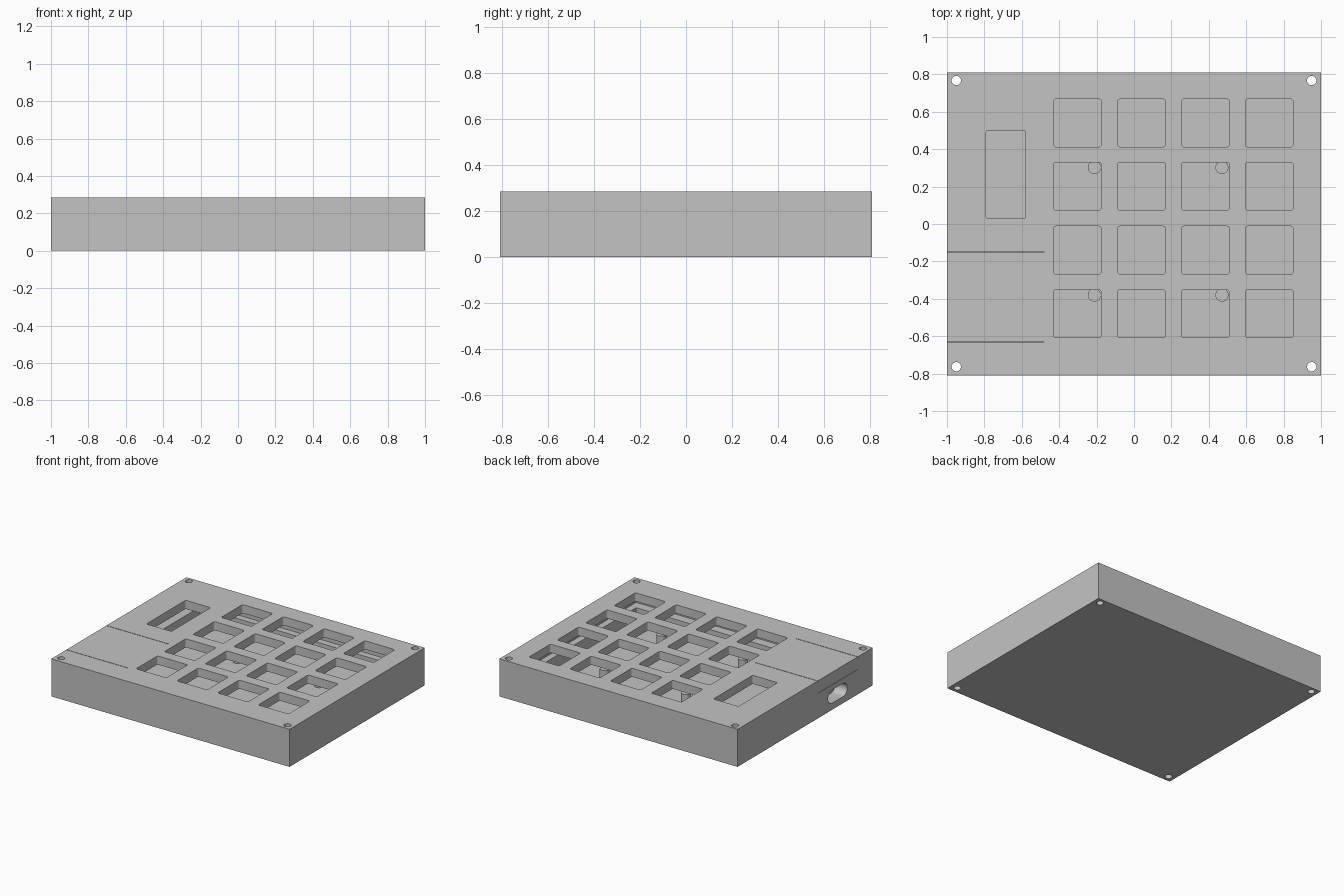
import bpy, bmesh, math

old = bpy.data.objects.get("Cube")
if old:
    bpy.data.objects.remove(old, do_unlink=True)

# One grey plastic colour
grey = bpy.data.materials.new("grey_plastic")
grey.use_nodes = True
colour = (0.55, 0.55, 0.55, 1)
grey.diffuse_color = colour
grey.node_tree.nodes["Principled BSDF"].inputs["Base Color"].default_value = colour

X, Y, TOP = 1.0, 0.81, 0.285
FLOOR, LEDGE, ROOF = 0.05, 0.16, 0.22


def add_object(name, bm):
    mesh = bpy.data.meshes.new(name)
    bm.to_mesh(mesh)
    bm.free()
    obj = bpy.data.objects.new(name, mesh)
    bpy.context.collection.objects.link(obj)
    mesh.materials.append(grey)
    return obj


def box(name, x, y, z, radius=0):
    """Box from ranges, with optionally rounded upright edges."""
    bm = bmesh.new()
    bmesh.ops.create_cube(bm, size=1)
    for v in bm.verts:
        v.co = [r[0] if c < 0 else r[1] for c, r in zip(v.co, (x, y, z))]
    if radius:
        upright = [e for e in bm.edges
                   if abs(e.verts[0].co.z - e.verts[1].co.z) > 0.001]
        bmesh.ops.bevel(bm, geom=upright, offset=radius, segments=3,
                        profile=0.5, affect='EDGES')
    return add_object(name, bm)


def cylinder(name, x, y, z, radius):
    bm = bmesh.new()
    bmesh.ops.create_cone(bm, cap_ends=True, segments=32, radius1=radius,
                          radius2=radius, depth=z[1] - z[0])
    bmesh.ops.translate(bm, verts=bm.verts, vec=(x, y, sum(z) / 2))
    return add_object(name, bm)


def port(name, x, y, z, width, height):
    """Rounded slot running along x."""
    r, side = height / 2, width / 2 - height / 2
    bm = bmesh.new()
    ring = []
    for i in range(26):
        a = math.pi * (i % 13) / 12 + (math.pi if i > 12 else 0)
        shift = side if i < 13 else -side
        ring.append(bm.verts.new((x[0], y + shift + r * math.sin(a),
                                  z + r * math.cos(a))))
    face = bm.faces.new(ring)
    out = bmesh.ops.extrude_face_region(bm, geom=[face])
    moved = [g for g in out["geom"] if isinstance(g, bmesh.types.BMVert)]
    bmesh.ops.translate(bm, verts=moved, vec=(x[1] - x[0], 0, 0))
    bmesh.ops.recalc_face_normals(bm, faces=bm.faces)
    return add_object(name, bm)


def combine(body, tool, operation='DIFFERENCE'):
    mod = body.modifiers.new("cut", 'BOOLEAN')
    mod.operation, mod.solver, mod.object = operation, 'EXACT', tool
    bpy.context.view_layer.update()
    graph = bpy.context.evaluated_depsgraph_get()
    mesh = bpy.data.meshes.new_from_object(body.evaluated_get(graph))
    body.modifiers.clear()
    body.data = mesh
    bpy.data.objects.remove(tool, do_unlink=True)


case = box("keypad_case", (-X, X), (-Y, Y), (0, TOP))

# Hollow interior with a ledge around the wall
combine(case, box("upper_cavity", (-0.9, 0.91), (-0.70, 0.73), (LEDGE, ROOF)))
combine(case, box("lower_cavity", (-0.8, 0.86), (-0.63, 0.68), (FLOOR, 0.19)))

# Key openings
for kx in (-0.303, 0.04, 0.382, 0.723):
    for ky in (0.54, 0.202, -0.14, -0.48):
        combine(case, box("key_opening", (kx - 0.127, kx + 0.127),
                          (ky - 0.128, ky + 0.128), (0.2, 0.4), 0.012))

# Display opening
combine(case, box("display_opening", (-0.79, -0.58), (0.03, 0.5),
                  (0.2, 0.4), 0.008))

# Corner screw holes through the whole case
for sx in (-0.95, 0.95):
    for sy in (-0.763, 0.767):
        combine(case, cylinder("screw_hole", sx, sy, (-0.1, 0.4), 0.025))

# Cable port in the side wall
combine(case, port("port_recess", (-1.1, -0.9), -0.39, 0.1, 0.23, 0.1))
combine(case, port("port_hole", (-0.95, -0.75), -0.39, 0.1, 0.16, 0.064))

# Hairline grooves of the port compartment
for gy in (-0.15, -0.63):
    combine(case, box("top_groove", (-1.1, -0.48), (gy - 0.002, gy + 0.002),
                      (TOP - 0.01, 0.4)))
combine(case, box("side_groove", (-1.1, -0.99), (-0.63, -0.15),
                  (0.188, 0.191)))

# Board support posts
for px in (-0.212, 0.47):
    for py in (-0.38, 0.302):
        cylinder("support_post", px, py, (FLOOR - 0.01, LEDGE), 0.035)

# Smooth curved walls, keep corners sharp
for obj in bpy.context.scene.objects:
    obj.select_set(obj.type == 'MESH')
bpy.context.view_layer.objects.active = case
bpy.ops.object.shade_smooth_by_angle(angle=math.radians(32))
